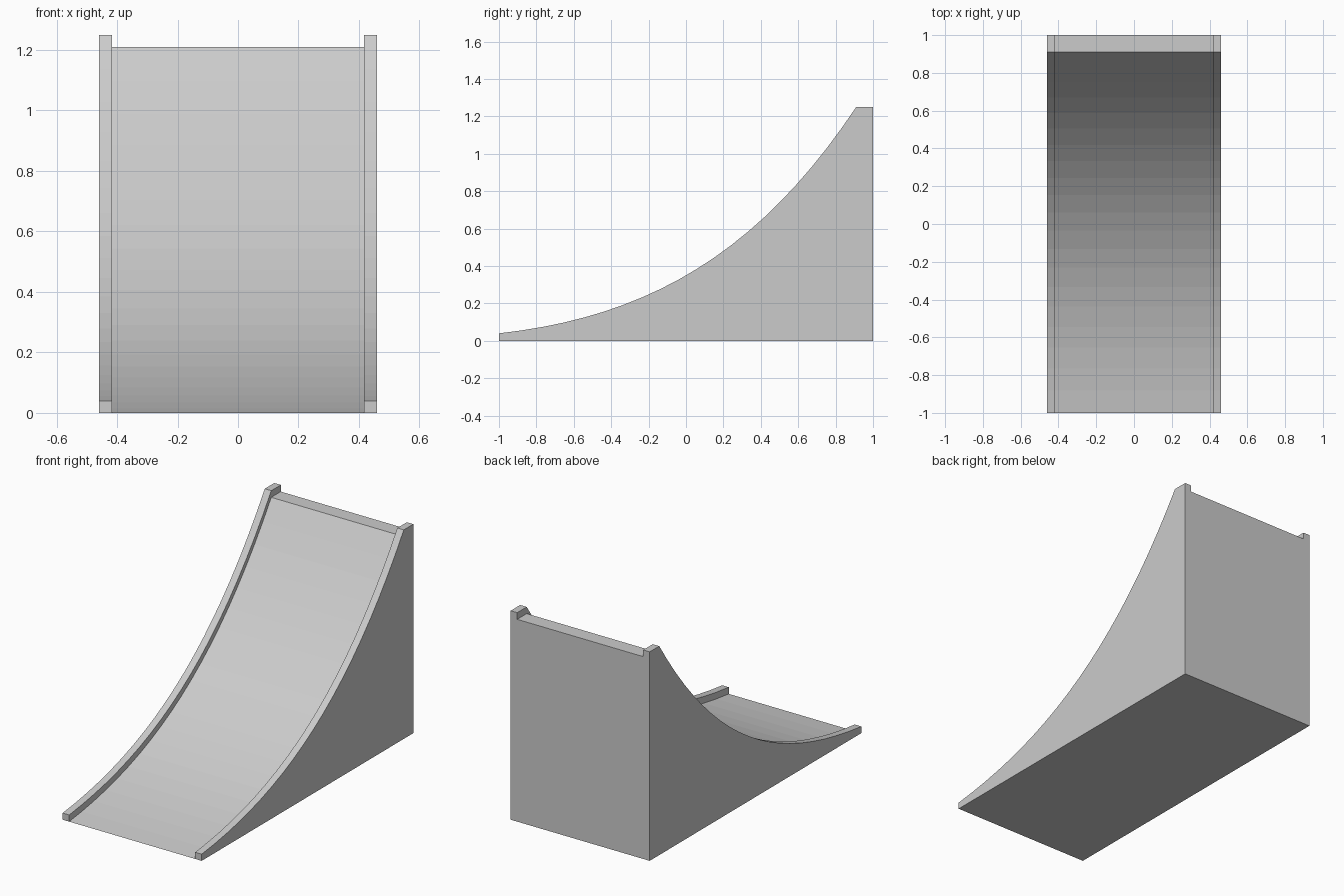
import bpy
import bmesh
from mathutils import Vector
from mathutils.geometry import interpolate_bezier

cube = bpy.data.objects.get("Cube")
if cube:
    bpy.data.objects.remove(cube, do_unlink=True)

HALF_WIDTH = 0.46
INNER = 0.417
RAIL_RISE = 0.04

grey = bpy.data.materials.new("plain grey")
grey.use_nodes = True
grey.diffuse_color = (0.6, 0.6, 0.6, 1)
grey.node_tree.nodes["Principled BSDF"].inputs["Base Color"].default_value = (0.6, 0.6, 0.6, 1)


def ramp_profile(drop):
    """Side outline: concave slope, flat top lip, vertical back, flat base."""
    handles = [Vector(p) for p in ((-1, 0.04), (-0.2, 0.128), (0.39, 0.47), (0.91, 1.25))]
    outline = [(p.x, p.y - drop) for p in interpolate_bezier(*handles, 21)]
    outline += [(1, 1.25 - drop), (1, 0)]
    if outline[0][1] > 0.001:
        outline.append((-1, 0))
    return outline


def extrude_profile(name, outline, x0, x1):
    bm = bmesh.new()
    face = bm.faces.new([bm.verts.new((x0, y, z)) for y, z in outline])
    result = bmesh.ops.extrude_face_region(bm, geom=[face])
    moved = [v for v in result["geom"] if isinstance(v, bmesh.types.BMVert)]
    bmesh.ops.translate(bm, verts=moved, vec=(x1 - x0, 0, 0))
    bmesh.ops.recalc_face_normals(bm, faces=bm.faces)
    mesh = bpy.data.meshes.new(name)
    bm.to_mesh(mesh)
    bm.free()
    mesh.materials.append(grey)
    obj = bpy.data.objects.new(name, mesh)
    bpy.context.collection.objects.link(obj)
    return obj


# Curved ramp bed between the two side walls
extrude_profile("ramp_bed", ramp_profile(RAIL_RISE), -INNER, INNER)

# Side walls that rise above the bed as rails
for name, side in (("left_side_wall", 1), ("right_side_wall", -1)):
    extrude_profile(name, ramp_profile(0), side * INNER, side * HALF_WIDTH)
